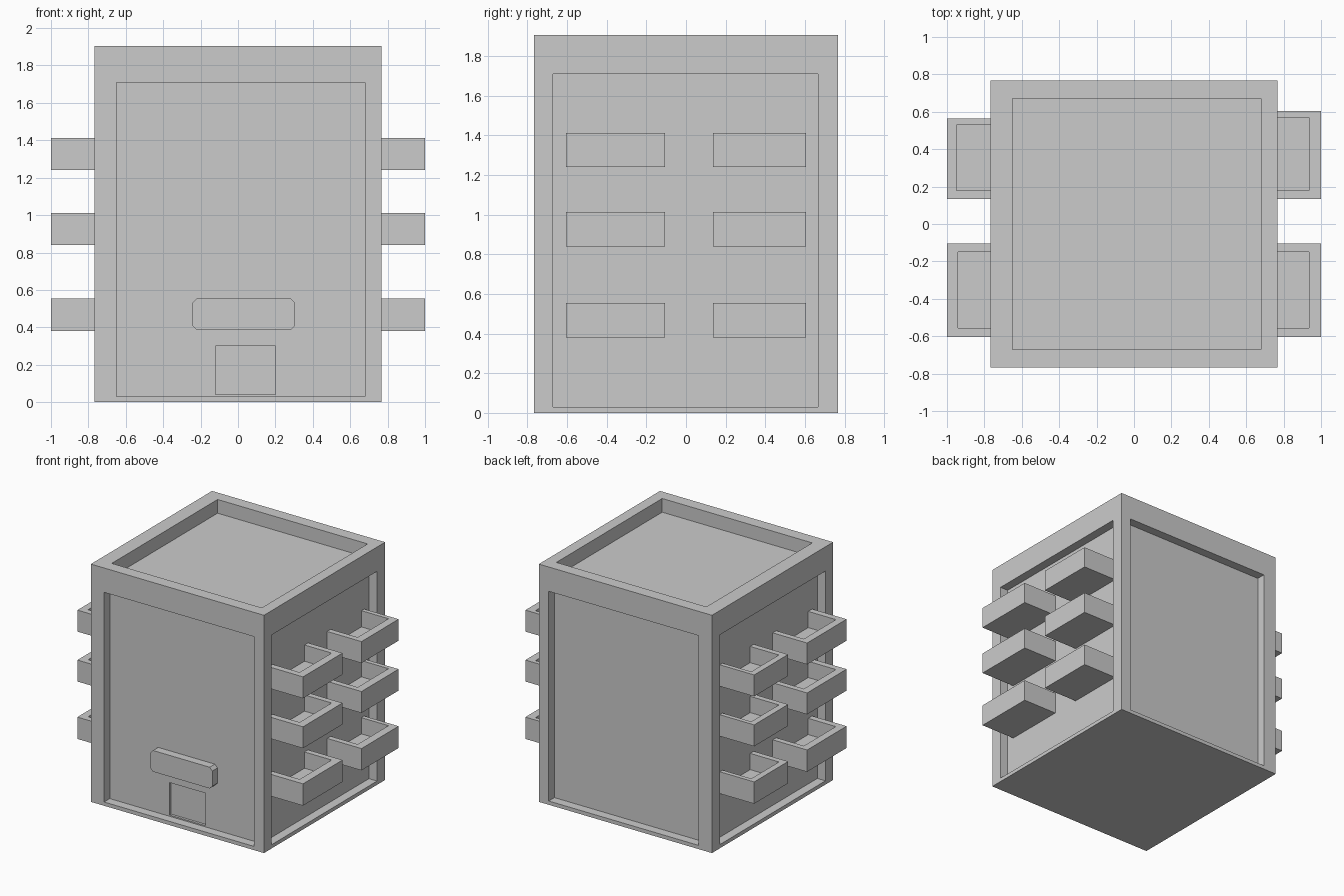
import bpy, bmesh
from mathutils import Vector

if "Cube" in bpy.data.objects:
    bpy.data.objects.remove(bpy.data.objects["Cube"])

HALF, HEIGHT = 0.767, 1.905
WALL = 0.695  # plane of the recessed walls


def box(bm, lo, hi):
    """Axis-aligned box between two corners."""
    for v in bmesh.ops.create_cube(bm, size=1)["verts"]:
        v.co = Vector([lo[i] if v.co[i] < 0 else hi[i] for i in range(3)])
    bm.normal_update()


def face_towards(bm, direction):
    d = Vector(direction)
    return max(bm.faces, key=lambda f: (f.normal.dot(d) > 0.99, f.calc_area()))


def recess(bm, face, lo, hi, depth):
    """Frame a rectangle inside a face, then sink it. Returns the sunk face."""
    n = face.normal.copy()
    mid = face.calc_center_median()
    frame = bmesh.ops.extrude_discrete_faces(bm, faces=[face])["faces"][0]
    for v in frame.verts:
        for i in range(3):
            if abs(n[i]) < 0.5:
                v.co[i] = lo[i] if v.co[i] < mid[i] else hi[i]
    sunk = bmesh.ops.extrude_discrete_faces(bm, faces=[frame])["faces"][0]
    bmesh.ops.translate(bm, verts=sunk.verts[:], vec=-n * depth)
    bm.normal_update()
    return sunk


def finish(bm, name):
    bmesh.ops.recalc_face_normals(bm, faces=bm.faces[:])
    mesh = bpy.data.meshes.new(name)
    bm.to_mesh(mesh)
    bm.free()
    obj = bpy.data.objects.new(name, mesh)
    bpy.context.collection.objects.link(obj)
    return obj


# Building block with a sunken panel on every side, a doorway and a roof parapet
bm = bmesh.new()
box(bm, (-HALF, -HALF, 0), (HALF, HALF, HEIGHT))
lo, hi = (-0.65, -0.67, 0.03), (0.68, 0.665, 1.71)
directions = [(0, -1, 0), (0, 1, 0), (1, 0, 0), (-1, 0, 0)]
for d in directions:
    panel = recess(bm, face_towards(bm, d), lo, hi, HALF - WALL)
    if d == (0, -1, 0):
        recess(bm, panel, (-0.12, 0, 0.04), (0.20, 0, 0.30), 0.02)
recess(bm, face_towards(bm, (0, 0, 1)), (-0.65, -0.67, 0), (0.68, 0.67, 0), 0.11)
finish(bm, "building")

# Chamfered canopy panel over the door
bm = bmesh.new()
box(bm, (-0.245, -0.76, 0.385), (0.305, -WALL + 0.005, 0.555))
corners = [e for e in bm.edges
           if abs(e.verts[0].co.y - e.verts[1].co.y) > 0.01]
bmesh.ops.bevel(bm, geom=corners, offset=0.024, segments=1, affect='EDGES')
finish(bm, "door_canopy")

# Balconies: side, outer y range, inner y range, inner x limit
columns = [
    ("right_front", 1, (-0.605, -0.105), (-0.555, -0.15), 0.935),
    ("right_back", 1, (0.135, 0.605), (0.18, 0.57), 0.935),
    ("left_front", -1, (-0.605, -0.105), (-0.555, -0.15), 0.94),
    ("left_back", -1, (0.135, 0.565), (0.18, 0.53), 0.95),
]
floors = [(0.38, 0.555), (0.84, 1.012), (1.24, 1.412)]
for name, side, outer, inner, reach in columns:
    x_out = sorted((side * (WALL - 0.01), side * 1.0))
    x_in = sorted((side * (WALL - 0.002), side * reach))
    for level, (z0, z1) in enumerate(floors, 1):
        bm = bmesh.new()
        box(bm, (x_out[0], outer[0], z0), (x_out[1], outer[1], z1))
        recess(bm, face_towards(bm, (0, 0, 1)),
               (x_in[0], inner[0], 0), (x_in[1], inner[1], 0), 0.13)
        finish(bm, f"balcony_{name}_{level}")
